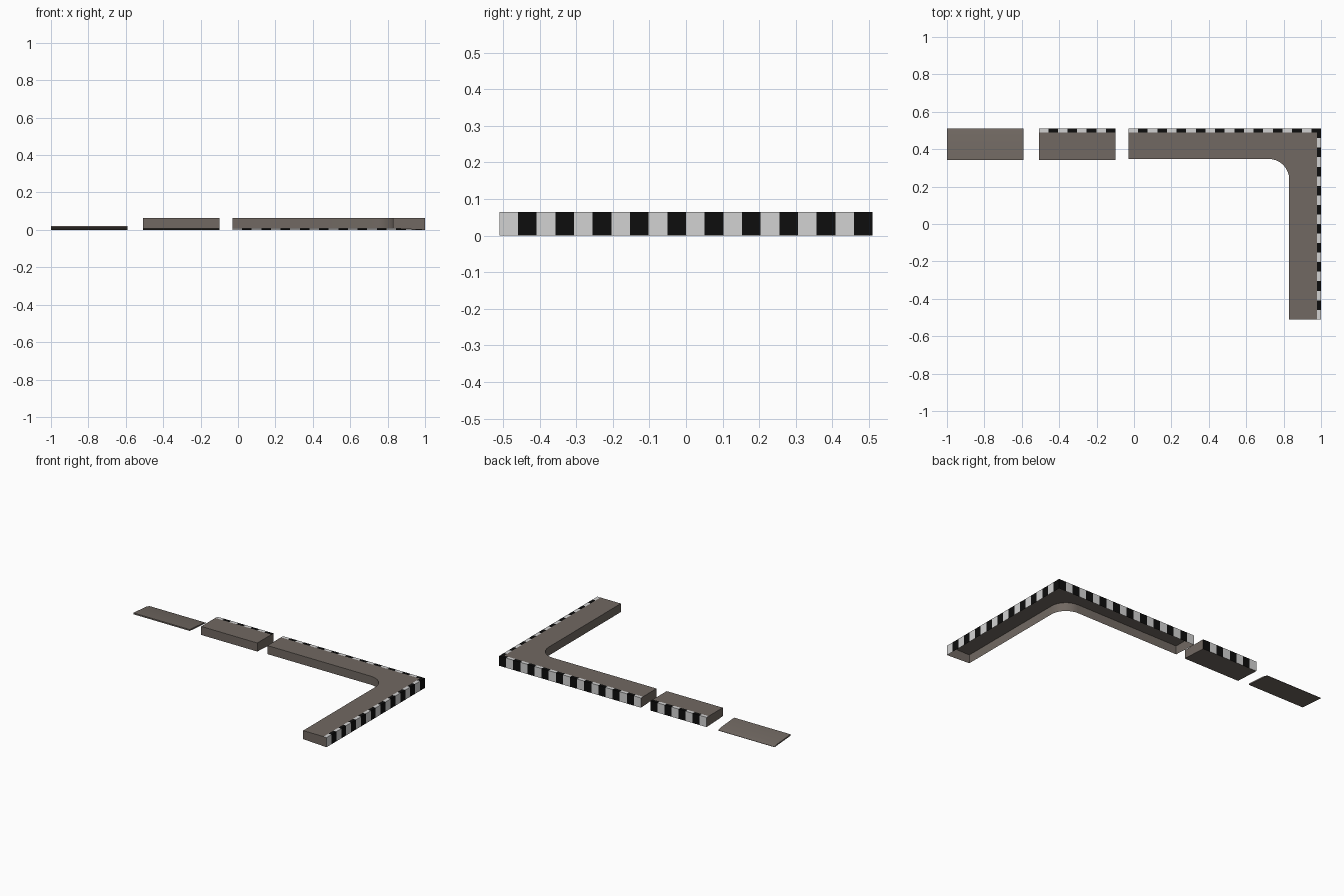
import bpy, bmesh, math
from mathutils import Vector

if "Cube" in bpy.data.objects:
    bpy.data.objects.remove(bpy.data.objects["Cube"])

TOP = 0.064      # kerb height
LIFT = 0.008     # inner lower edge sits slightly above the ground
BAND = 0.022     # width of the painted band on top


def material(name, color):
    m = bpy.data.materials.new(name)
    m.diffuse_color = (*color, 1)
    m.use_nodes = True
    m.node_tree.nodes["Principled BSDF"].inputs["Base Color"].default_value = m.diffuse_color
    return m


STONE = material("warm_grey_stone", (0.165, 0.14, 0.122))
WHITE = material("white_paint", (0.65, 0.65, 0.65))
BLACK = material("black_paint", (0.004, 0.004, 0.004))


def finish(name, bm, mats):
    bmesh.ops.remove_doubles(bm, verts=bm.verts, dist=1e-5)
    bmesh.ops.recalc_face_normals(bm, faces=bm.faces)
    me = bpy.data.meshes.new(name)
    bm.to_mesh(me)
    bm.free()
    for m in mats:
        me.materials.append(m)
    ob = bpy.data.objects.new(name, me)
    bpy.context.collection.objects.link(ob)
    return ob


def kerb(name, outer, inset, inner, closed):
    """outer / inset: matching stripe points, inner: front edge, same direction."""
    bm = bmesh.new()

    def face(pts, mat=0):
        f = bm.faces.new([bm.verts.new(p) for p in pts])
        f.material_index = mat
        return f

    def at(p, z):
        return Vector((p[0], p[1], z))

    half = STRIPES
    # striped outer wall and top band
    for i in range(len(outer) - 1):
        leg, k = divmod(i, half[0])
        mat = 1 + k % 2 if leg == 0 else 2 - k % 2
        a, b, c, d = outer[i], outer[i + 1], inset[i + 1], inset[i]
        face([at(b, 0), at(a, 0), at(a, TOP), at(b, TOP)], mat)
        face([at(a, TOP), at(d, TOP), at(c, TOP), at(b, TOP)], mat)
    # stone top and inner wall
    face([at(p, TOP) for p in inner] + [at(p, TOP) for p in reversed(inset)])
    for a, b in zip(inner, inner[1:]):
        face([at(a, LIFT), at(b, LIFT), at(b, TOP), at(a, TOP)])
    # end caps
    for e in (0, -1):
        face([at(outer[e], 0), at(outer[e], TOP), at(inset[e], TOP),
              at(inner[e], TOP), at(inner[e], LIFT)])
    if closed:
        face([at(p, 0) for p in outer] + [at(p, LIFT) for p in reversed(inner)])
    return finish(name, bm, (STONE, WHITE, BLACK))


def steps(a, b, n):
    return [a + (b - a) * i / n for i in range(n + 1)]


# corner kerb: two striped legs meeting at a black corner, open underneath
STRIPES = (20, 20)
xs, ys = steps(-0.03, 1.0, 20), steps(0.51, -0.51, 20)
outer = [(x, 0.51) for x in xs] + [(1.0, y) for y in ys[1:]]
inset = ([(x, 0.51 - BAND) for x in xs[:-1]] + [(1 - BAND, 0.51 - BAND)]
         + [(1 - BAND, y) for y in ys[1:]])
R, N = 0.11, 8
inner = [(-0.03, 0.348)]
for i in range(N + 1):
    t = math.pi / 2 * (1 - i / N)
    inner.append((0.83 - R + R * math.cos(t), 0.348 - R + R * math.sin(t)))
inner.append((0.83, -0.51))
kerb("corner_kerb", outer, inset, inner, False)

# straight kerb
STRIPES = (8,)
xs = steps(-0.507, -0.1, 8)
kerb("straight_kerb", [(x, 0.51) for x in xs], [(x, 0.51 - BAND) for x in xs],
     [(-0.507, 0.343), (-0.1, 0.343)], True)

# thin ramp slab, tapering to the ground at the back
bm = bmesh.new()
profile = [(0.343, 0.012), (0.343, 0.021), (0.475, 0.011), (0.51, 0.002), (0.51, 0)]
f = bm.faces.new([bm.verts.new((-1.0, y, z)) for y, z in profile])
new = bmesh.ops.extrude_face_region(bm, geom=[f])["geom"]
bmesh.ops.translate(bm, vec=(0.41, 0, 0),
                    verts=[v for v in new if isinstance(v, bmesh.types.BMVert)])
finish("ramp_slab", bm, (STONE,))

# smooth only the rounded inner corner
for ob in bpy.context.collection.objects:
    ob.select_set(True)
    bpy.context.view_layer.objects.active = ob
bpy.ops.object.shade_smooth_by_angle(angle=math.radians(15))
